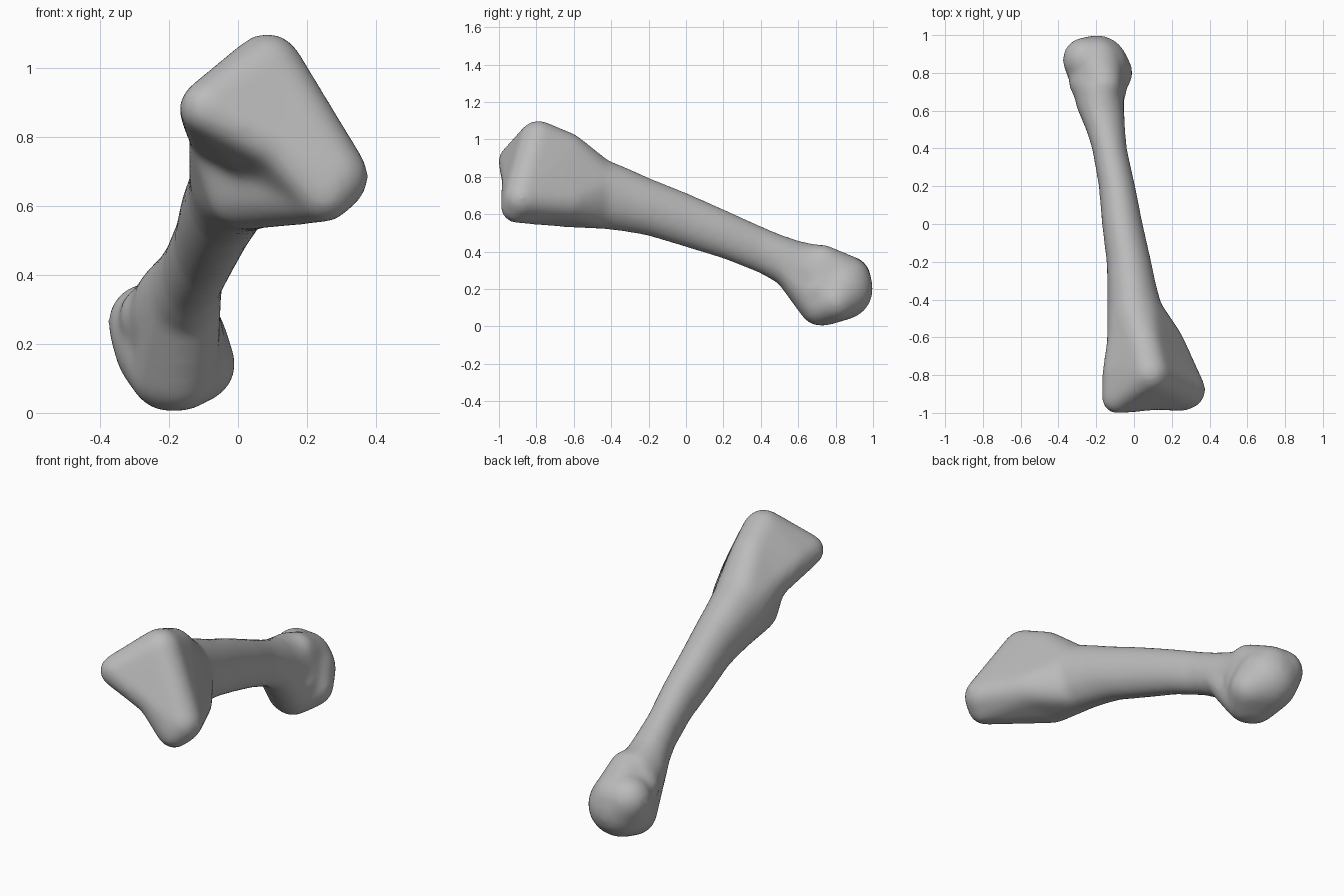
import bpy
import bmesh
from mathutils import Matrix, Vector

cube = bpy.data.objects.get("Cube")
if cube:
    bpy.data.objects.remove(cube, do_unlink=True)

bone_grey = bpy.data.materials.new("bone_grey")
bone_grey.use_nodes = True
colour = (0.5, 0.5, 0.5, 1)
bone_grey.diffuse_color = colour
bone_grey.node_tree.nodes["Principled BSDF"].inputs["Base Color"].default_value = colour

bm = bmesh.new()
SOFTENING = 0.0005  # small curves lose this much over their radius


def ball(x, y, z, r):
    r += SOFTENING / r
    return (Vector((x, y, z)), Vector((r, r, r)))


def disk(x, y, z, rx, rz):
    pad = SOFTENING / rx
    return (Vector((x, y, z)), Vector((rx + pad, 0.03, rz + pad)))


def hull(blobs):
    """Wrap a convex skin round a group of ellipsoids."""
    part = bmesh.new()
    for centre, size in blobs:
        place = Matrix.Translation(centre) @ Matrix.Diagonal(size).to_4x4()
        bmesh.ops.create_icosphere(part, subdivisions=3, radius=1, matrix=place)
    result = bmesh.ops.convex_hull(part, input=part.verts)
    inside = {v for v in result["geom_interior"] if isinstance(v, bmesh.types.BMVert)}
    bmesh.ops.delete(part, geom=list(inside), context="VERTS")
    loose = [v for v in part.verts if not v.link_faces]
    bmesh.ops.delete(part, geom=loose, context="VERTS")
    bmesh.ops.recalc_face_normals(part, faces=part.faces)
    mesh = bpy.data.meshes.new("hull_part")
    part.to_mesh(mesh)
    part.free()
    bm.from_mesh(mesh)
    bpy.data.meshes.remove(mesh)


# Shaft: oval sections joined in a chain
neck = disk(0.0, -0.42, 0.705, 0.14, 0.183)
throat = disk(-0.15, 0.5, 0.36, 0.1, 0.13)
shaft = [
    neck,
    disk(-0.015, -0.3, 0.672, 0.124, 0.166),
    disk(-0.027, -0.2, 0.64, 0.115, 0.152),
    disk(-0.062, 0.0, 0.57, 0.104, 0.142),
    disk(-0.09, 0.2, 0.495, 0.092, 0.128),
    disk(-0.13, 0.4, 0.41, 0.087, 0.122),
    throat,
    disk(-0.18, 0.62, 0.3, 0.122, 0.15),
    disk(-0.19, 0.74, 0.25, 0.135, 0.18),
]
for pair in zip(shaft, shaft[1:]):
    hull(pair)

# Wide three-cornered base at the front, hollowed along its lower edge
left_corner = ball(-0.09, -0.925, 0.885, 0.074)
left_flank = ball(-0.075, -0.79, 0.87, 0.088)
top_corner = ball(0.085, -0.79, 0.998, 0.1)
right_corner = ball(0.28, -0.88, 0.685, 0.095)
low_corner = ball(0.25, -0.905, 0.64, 0.082)
hollow = ball(0.125, -0.905, 0.775, 0.075)
collar = [
    ball(-0.03, -0.62, 0.81, 0.11),
    ball(0.05, -0.64, 0.935, 0.1),
    ball(0.16, -0.64, 0.67, 0.105),
]
heel = ball(0.02, -0.63, 0.642, 0.108)
hull(collar + [left_corner, left_flank, top_corner, hollow])
hull(collar + [top_corner, right_corner, low_corner, hollow])
hull(collar + [heel, right_corner, low_corner])
hull(collar + [heel, neck])

# Rounded head at the back, with a lower lump
left_lump = ball(-0.2, 0.735, 0.118, 0.112)
middle_lump = ball(-0.17, 0.715, 0.117, 0.11)
hull([
    left_lump,
    middle_lump,
    ball(-0.195, 0.834, 0.2, 0.164),
    ball(-0.26, 0.87, 0.26, 0.115),
    ball(-0.115, 0.8, 0.14, 0.105),
])
hull([throat, left_lump, middle_lump])

# Side knobs on the upper side of the head
hull([
    ball(-0.25, 0.75, 0.28, 0.092),
    ball(-0.16, 0.73, 0.345, 0.088),
    ball(-0.2, 0.85, 0.24, 0.14),
    ball(-0.14, 0.72, 0.2, 0.1),
])

# Fuse the pieces into one smooth skin
mesh = bpy.data.meshes.new("bone")
bm.to_mesh(mesh)
bm.free()
mesh.materials.append(bone_grey)
bone = bpy.data.objects.new("bone", mesh)
bpy.context.collection.objects.link(bone)
fuse = bone.modifiers.new("fuse", "REMESH")
fuse.mode = "VOXEL"
fuse.voxel_size = 0.014
fuse.use_smooth_shade = True
soften = bone.modifiers.new("soften", "SMOOTH")
soften.factor = 0.5
soften.iterations = 24
